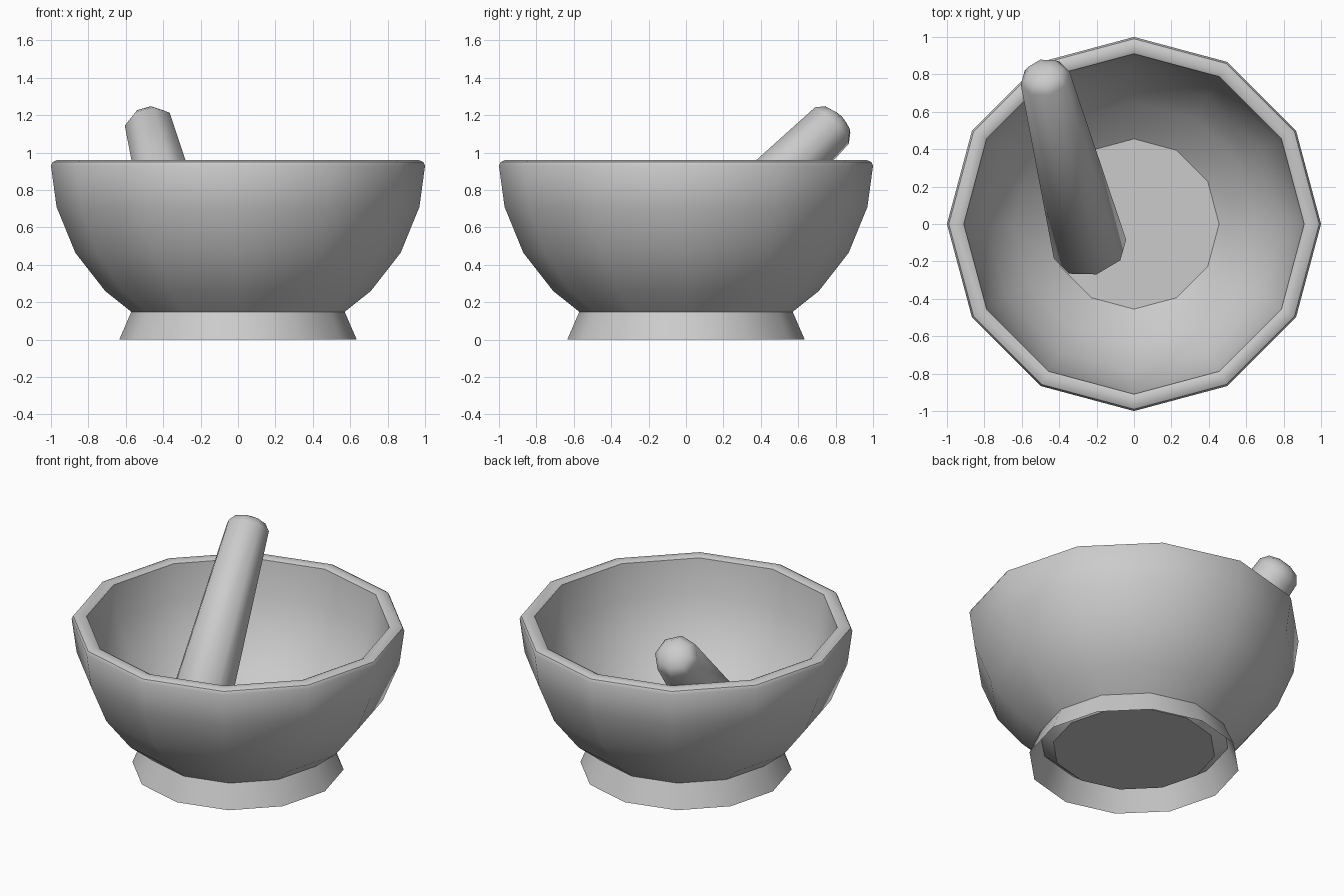
import bpy
import bmesh
from math import cos, sin, tau, radians
from mathutils import Vector

cube = bpy.data.objects.get("Cube")
if cube:
    bpy.data.objects.remove(cube, do_unlink=True)

# One plain stone colour
stone = bpy.data.materials.new("grey_stone")
stone.use_nodes = True
GREY = (0.6, 0.6, 0.6, 1)
stone.diffuse_color = GREY
stone.node_tree.nodes["Principled BSDF"].inputs["Base Color"].default_value = GREY


def lathe(name, profile, sides, smooth_angle, capped=True):
    """Turn a profile of (radius, height) points around z."""
    bm = bmesh.new()
    rings = [[bm.verts.new((r * cos(tau * i / sides), r * sin(tau * i / sides), z))
              for i in range(sides)] for r, z in profile]
    for low, high in zip(rings, rings[1:]):
        for i in range(sides):
            j = (i + 1) % sides
            bm.faces.new((low[i], low[j], high[j], high[i]))
    if capped:
        bm.faces.new(rings[0][::-1])
        bm.faces.new(rings[-1])
    mesh = bpy.data.meshes.new(name)
    bm.to_mesh(mesh)
    bm.free()
    mesh.materials.append(stone)
    obj = bpy.data.objects.new(name, mesh)
    bpy.context.collection.objects.link(obj)
    bpy.ops.object.select_all(action="DESELECT")
    obj.select_set(True)
    bpy.context.view_layer.objects.active = obj
    bpy.ops.object.shade_smooth_by_angle(angle=radians(smooth_angle))
    return obj


# Bowl: outer wall, rounded rim, inner wall and floor
outer = [(0.49, 0.085), (0.71, 0.26), (0.87, 0.465), (0.97, 0.71), (1.0, 0.93)]
rim = [(0.99, 0.95), (0.97, 0.96), (0.93, 0.96), (0.91, 0.95)]
inner = [(0.88, 0.73), (0.79, 0.51), (0.65, 0.33), (0.455, 0.175)]
lathe("bowl", outer + rim + inner, 12, 35)

# Open flared foot
lathe("foot", [(0.635, 0), (0.57, 0.15)], 12, 35, capped=False)

# Tapered pestle leaning on the rim
bottom = Vector((-0.235, -0.135, 0.235))
top = Vector((-0.475, 0.78, 1.145))
axis = top - bottom
length = axis.length
pestle = lathe("pestle", [
    (0.08, -0.06), (0.15, -0.045), (0.2, 0),
    (0.135, length), (0.1, length + 0.045), (0.04, length + 0.065)], 8, 50)
pestle.location = bottom
pestle.rotation_euler = axis.to_track_quat("Z", "Y").to_euler()
